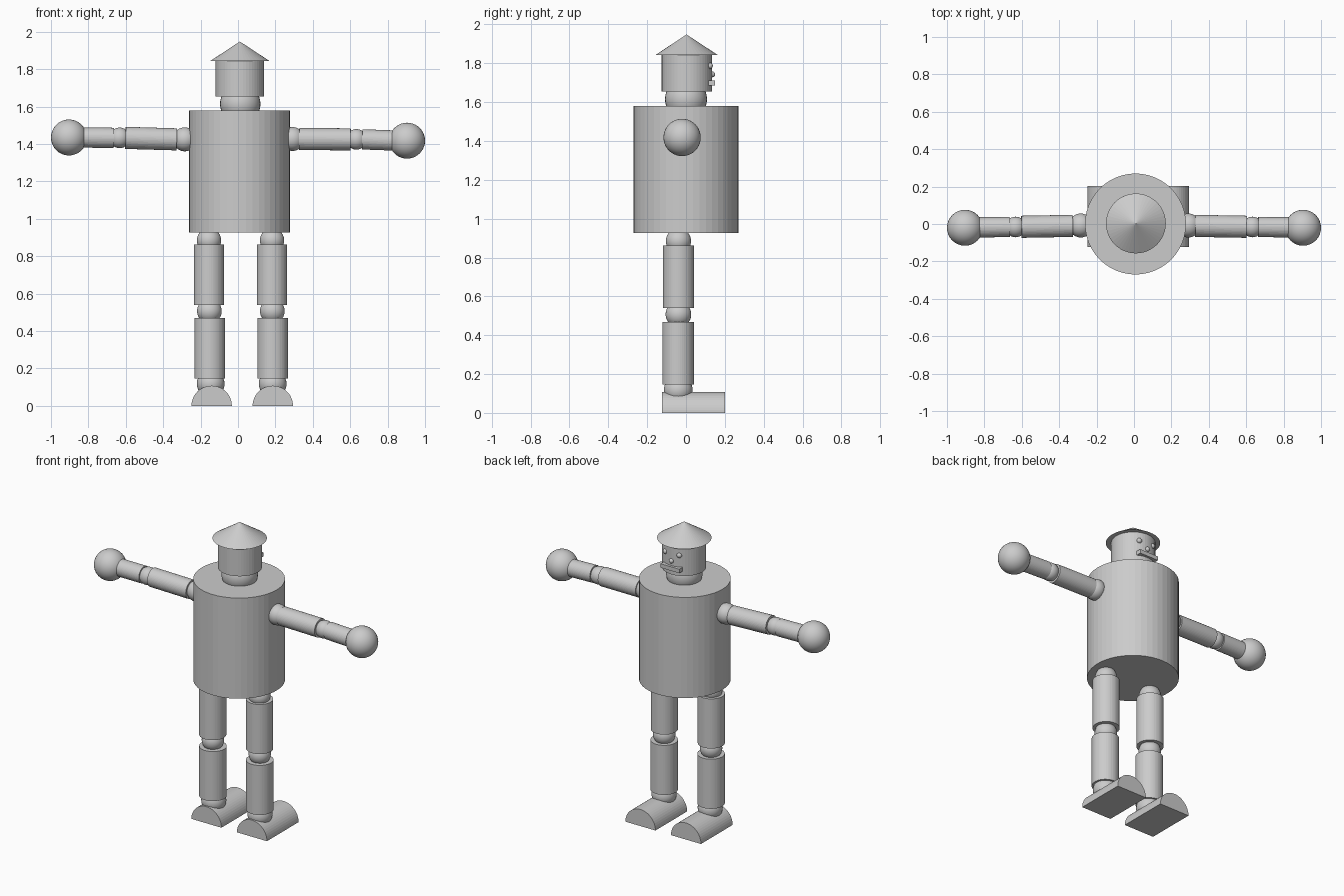
import bpy, bmesh, math
from mathutils import Vector, Matrix

if "Cube" in bpy.data.objects:
    bpy.data.objects.remove(bpy.data.objects["Cube"])

grey = bpy.data.materials.new("light grey")
grey.diffuse_color = (0.6, 0.6, 0.6, 1)
grey.use_nodes = True
grey.node_tree.nodes["Principled BSDF"].inputs["Base Color"].default_value = grey.diffuse_color


def finish(name, bm, smooth=False):
    me = bpy.data.meshes.new(name)
    bmesh.ops.recalc_face_normals(bm, faces=bm.faces)
    for f in bm.faces:
        f.smooth = smooth
    bm.to_mesh(me)
    bm.free()
    me.materials.append(grey)
    ob = bpy.data.objects.new(name, me)
    bpy.context.collection.objects.link(ob)
    return ob


def ball(name, centre, r):
    bm = bmesh.new()
    bmesh.ops.create_uvsphere(bm, u_segments=32, v_segments=20, radius=r,
                              matrix=Matrix.Translation(centre))
    return finish(name, bm, True)


def tube(name, a, b, r1, r2=None, sides=48):
    """Cylinder or cone from point a to point b."""
    a, b = Vector(a), Vector(b)
    d = b - a
    m = Matrix.Translation((a + b) / 2) @ d.to_track_quat('Z', 'Y').to_matrix().to_4x4()
    bm = bmesh.new()
    bmesh.ops.create_cone(bm, cap_ends=True, segments=sides, radius1=r1,
                          radius2=r1 if r2 is None else r2, depth=d.length, matrix=m)
    return finish(name, bm)


def box(name, centre, size):
    bm = bmesh.new()
    bmesh.ops.create_cube(bm, size=1, matrix=Matrix.Translation(centre) @ Matrix.Diagonal((*size, 1)))
    return finish(name, bm)


def half_round(name, x, y0, y1, r, n=24):
    """Half cylinder lying along y, flat side down."""
    bm = bmesh.new()
    vs = [bm.verts.new((x + r * math.cos(math.pi * i / n), y0, r * math.sin(math.pi * i / n)))
          for i in range(n + 1)]
    f = bm.faces.new(vs)
    ext = bmesh.ops.extrude_face_region(bm, geom=[f])
    bmesh.ops.translate(bm, vec=(0, y1 - y0, 0),
                        verts=[v for v in ext["geom"] if isinstance(v, bmesh.types.BMVert)])
    return finish(name, bm)


# Torso, neck, head and hat
CX = 0.008
tube("torso", (CX, 0, 0.927), (CX, 0, 1.58), 0.27)
ball("neck", (0.012, 0, 1.615), 0.108)
tube("head", (0.01, 0.005, 1.655), (0.01, 0.005, 1.845), 0.13)
tube("hat", (0.01, 0.003, 1.843), (0.01, 0.003, 1.948), 0.16, 0)

# Face (looks toward +y)
for side, s in (("left", -1), ("right", 1)):
    ball(side + "_eye", (0.012 + s * 0.05, 0.122, 1.787), 0.016)
ball("nose", (0.01, 0.135, 1.743), 0.015)
box("mouth", (0.01, 0.127, 1.699), (0.135, 0.046, 0.026))

# Arms: side, sign, heights at shoulder, elbow and hand
for side, s, zs, ze, zh in (("left", -1, 1.425, 1.433, 1.435), ("right", 1, 1.427, 1.425, 1.418)):
    off = 0.003 * (s + 1)
    ball(side + "_shoulder", (s * 0.285 + off, -0.008, zs), 0.064)
    tube(side + "_upper_arm", (s * 0.328, -0.01, zs), (s * 0.602, -0.015, ze), 0.059)
    ball(side + "_elbow", (s * 0.633, -0.016, ze), 0.055)
    tube(side + "_forearm", (s * 0.664, -0.016, ze), (s * 0.86, -0.018, zh), 0.054)
    ball(side + "_hand", (s * 0.904, -0.02, zh), 0.096)

# Legs: x of thigh, shin and foot
for side, xt, xs, xf in (("left", -0.155, -0.151, -0.141), ("right", 0.182, 0.185, 0.186)):
    ball(side + "_hip", (xt, -0.039, 0.885), 0.065)
    tube(side + "_thigh", (xt, -0.038, 0.54), (xt, -0.038, 0.862), 0.08)
    ball(side + "_knee", ((xt + xs) / 2, -0.039, 0.507), 0.066)
    tube(side + "_shin", (xs, -0.041, 0.147), (xs, -0.041, 0.469), 0.081)
    ball(side + "_ankle", ((xs + xf) / 2, -0.04, 0.118), 0.074)
    half_round(side + "_foot", xf, -0.123, 0.202, 0.108)
